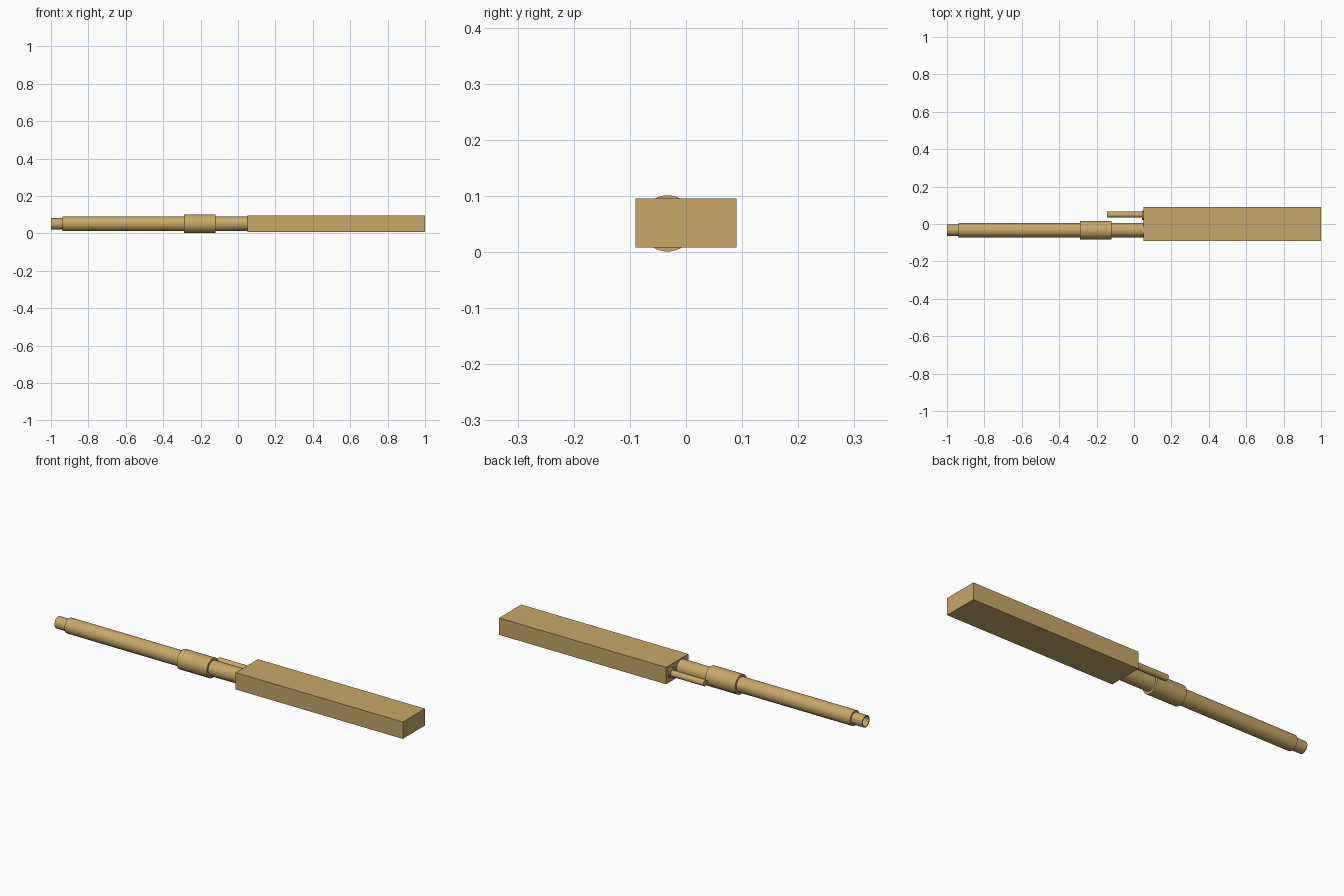
import bpy, bmesh, math

if "Cube" in bpy.data.objects:
    bpy.data.objects.remove(bpy.data.objects["Cube"])

tan = bpy.data.materials.new("warm tan")
tan.diffuse_color = (0.57, 0.39, 0.14, 1)
tan.use_nodes = True
tan.node_tree.nodes["Principled BSDF"].inputs["Base Color"].default_value = tan.diffuse_color


def finish(name, bm):
    bmesh.ops.recalc_face_normals(bm, faces=bm.faces)
    mesh = bpy.data.meshes.new(name)
    bm.to_mesh(mesh)
    bm.free()
    mesh.materials.append(tan)
    obj = bpy.data.objects.new(name, mesh)
    bpy.context.collection.objects.link(obj)
    return obj


def box(name, lo, hi):
    bm = bmesh.new()
    bmesh.ops.create_cube(bm, size=1)
    for v in bm.verts:
        v.co = [(a + b) / 2 + c * (b - a) for a, b, c in zip(lo, hi, v.co)]
    return finish(name, bm)


def lathe(name, profile, y, z, sides=48):
    """Spin (x, radius) points around an axis parallel to x; radius 0 closes an end."""
    bm = bmesh.new()
    rings = []
    for x, r in profile:
        n = 1 if r == 0 else sides
        rings.append([bm.verts.new((x, y + r * math.cos(2 * math.pi * i / sides),
                                    z + r * math.sin(2 * math.pi * i / sides)))
                      for i in range(n)])
    for a, b in zip(rings, rings[1:]):
        for i in range(sides):
            j = (i + 1) % sides
            quad = [a[i % len(a)], a[j % len(a)], b[j % len(b)], b[i % len(b)]]
            bm.faces.new(list(dict.fromkeys(quad)))
    obj = finish(name, bm)
    bpy.ops.object.select_all(action='DESELECT')
    bpy.context.view_layer.objects.active = obj
    obj.select_set(True)
    bpy.ops.object.shade_smooth_by_angle(angle=math.radians(30))
    return obj


Y, Z = -0.033, 0.051

# Rectangular housing
box("housing", (0.05, -0.09, 0.008), (1.0, 0.09, 0.095))

# Long stepped tube with a hollow narrow tip
lathe("main_tube", [(-0.86, 0), (-0.86, 0.025), (-1.0, 0.025), (-1.0, 0.03),
                    (-0.937, 0.03), (-0.937, 0.0385), (0.05, 0.0385), (0.05, 0)], Y, Z)

# Thicker collar around the tube
lathe("collar", [(-0.29, 0.038), (-0.29, 0.05), (-0.12, 0.05), (-0.12, 0.038)], Y, Z)

# Thin side rod and its base flange
lathe("side_rod", [(-0.145, 0), (-0.145, 0.016), (0.05, 0.016), (0.05, 0)], 0.05, Z, 32)
lathe("rod_flange", [(0.042, 0), (0.042, 0.026), (0.05, 0.026), (0.05, 0)], 0.047, Z, 32)
